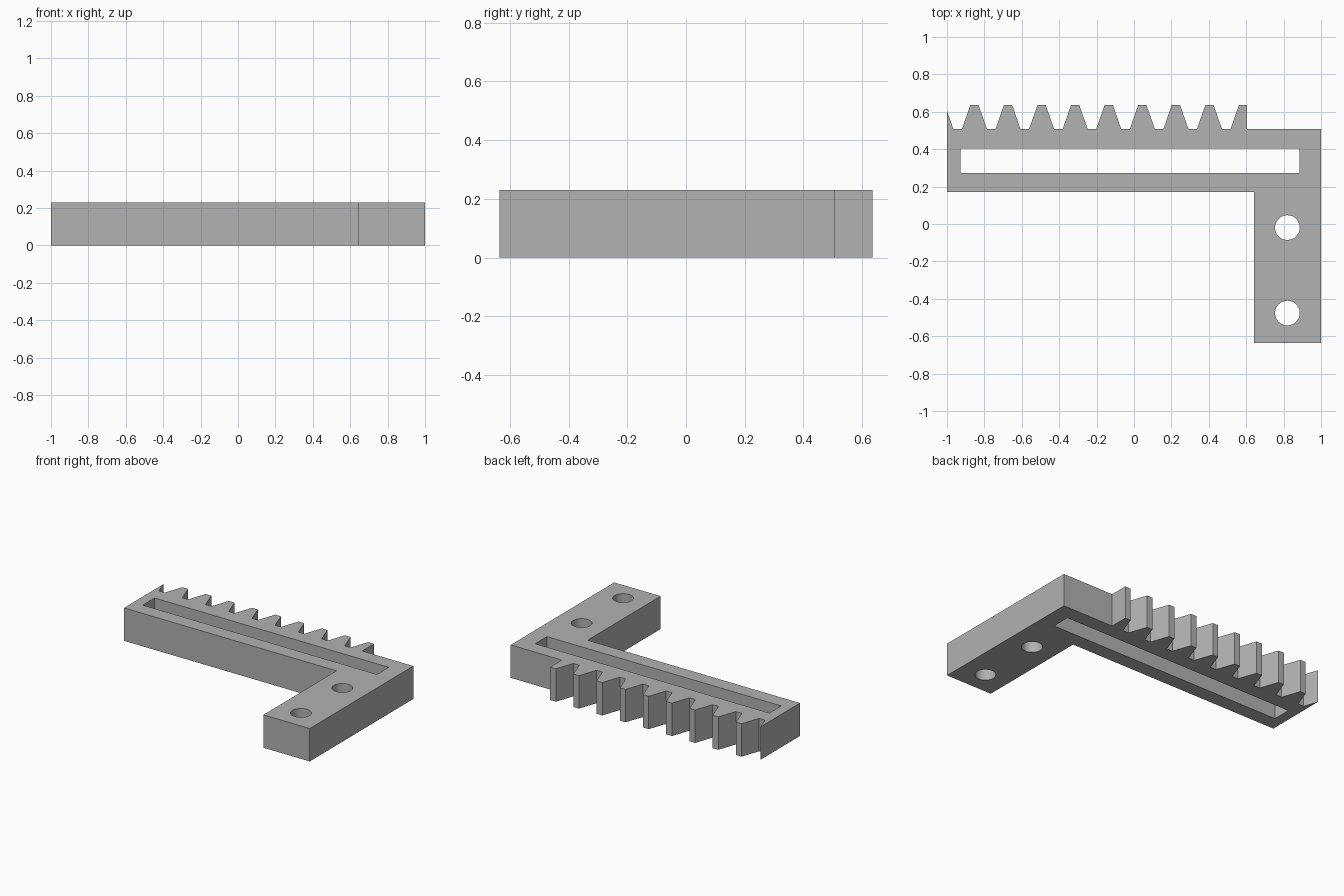
import bpy
import bmesh
from math import cos, sin, tau, radians

cube = bpy.data.objects.get("Cube")
if cube:
    bpy.data.objects.remove(cube, do_unlink=True)

HEIGHT = 0.23
ROOT_Y, TIP_Y = 0.507, 0.636
ROOT_HALF, TIP_HALF = 0.067, 0.022
PITCH = 0.1795
LAST_TOOTH = 0.583
RACK_END = LAST_TOOTH + TIP_HALF

grey = bpy.data.materials.new("plain grey")
colour = (0.445, 0.445, 0.445, 1)
grey.use_nodes = True
grey.diffuse_color = colour
grey.node_tree.nodes["Principled BSDF"].inputs["Base Color"].default_value = colour


def circle(x, y, radius, sides=48):
    return [(x + radius * cos(tau * i / sides), y + radius * sin(tau * i / sides))
            for i in range(sides)]


def rack_teeth():
    """Tooth outline from right to left, cut square at both ends."""
    points = [(RACK_END, ROOT_Y), (RACK_END, TIP_Y),
              (LAST_TOOTH - TIP_HALF, TIP_Y), (LAST_TOOTH - ROOT_HALF, ROOT_Y)]
    for i in range(1, 9):
        c = LAST_TOOTH - i * PITCH
        points += [(c + ROOT_HALF, ROOT_Y), (c + TIP_HALF, TIP_Y),
                   (c - TIP_HALF, TIP_Y), (c - ROOT_HALF, ROOT_Y)]
    # Partial tooth at the left end
    start = LAST_TOOTH - 9 * PITCH + ROOT_HALF
    slope = (TIP_Y - ROOT_Y) / (ROOT_HALF - TIP_HALF)
    return points + [(start, ROOT_Y), (-1, ROOT_Y + (start + 1) * slope)]


# L-shaped outline with teeth, a long slot and two bolt holes
outline = [(-1, 0.17), (0.642, 0.17), (0.642, -TIP_Y), (1, -TIP_Y),
           (1, ROOT_Y)] + rack_teeth()
slot = [(-0.927, 0.273), (0.884, 0.273), (0.884, 0.403), (-0.927, 0.403)]
loops = [outline, slot, circle(0.82, -0.019, 0.066), circle(0.82, -0.476, 0.066)]

# Filled flat profile, extruded to the plate thickness
curve = bpy.data.curves.new("bracket_profile", "CURVE")
curve.dimensions = "2D"
curve.fill_mode = "BOTH"
curve.extrude = HEIGHT / 2
for loop in loops:
    spline = curve.splines.new("POLY")
    spline.points.add(len(loop) - 1)
    for point, (x, y) in zip(spline.points, loop):
        point.co = (x, y, 0, 1)
    spline.use_cyclic_u = True

profile = bpy.data.objects.new("bracket_profile", curve)
bpy.context.collection.objects.link(profile)
bpy.context.view_layer.update()
evaluated = profile.evaluated_get(bpy.context.evaluated_depsgraph_get())
mesh = bpy.data.meshes.new_from_object(evaluated)
bpy.data.objects.remove(profile, do_unlink=True)

# Weld the caps to the walls and stand the plate on the floor
bm = bmesh.new()
bm.from_mesh(mesh)
bmesh.ops.remove_doubles(bm, verts=bm.verts, dist=0.0001)
bmesh.ops.recalc_face_normals(bm, faces=bm.faces)
bmesh.ops.translate(bm, verts=bm.verts, vec=(0, 0, HEIGHT / 2))
bm.to_mesh(mesh)
bm.free()

mesh.materials.clear()
mesh.materials.append(grey)
bracket = bpy.data.objects.new("toothed_rack_bracket", mesh)
bpy.context.collection.objects.link(bracket)
bpy.ops.object.select_all(action="DESELECT")
bracket.select_set(True)
bpy.context.view_layer.objects.active = bracket
bpy.ops.object.shade_smooth_by_angle(angle=radians(20))
